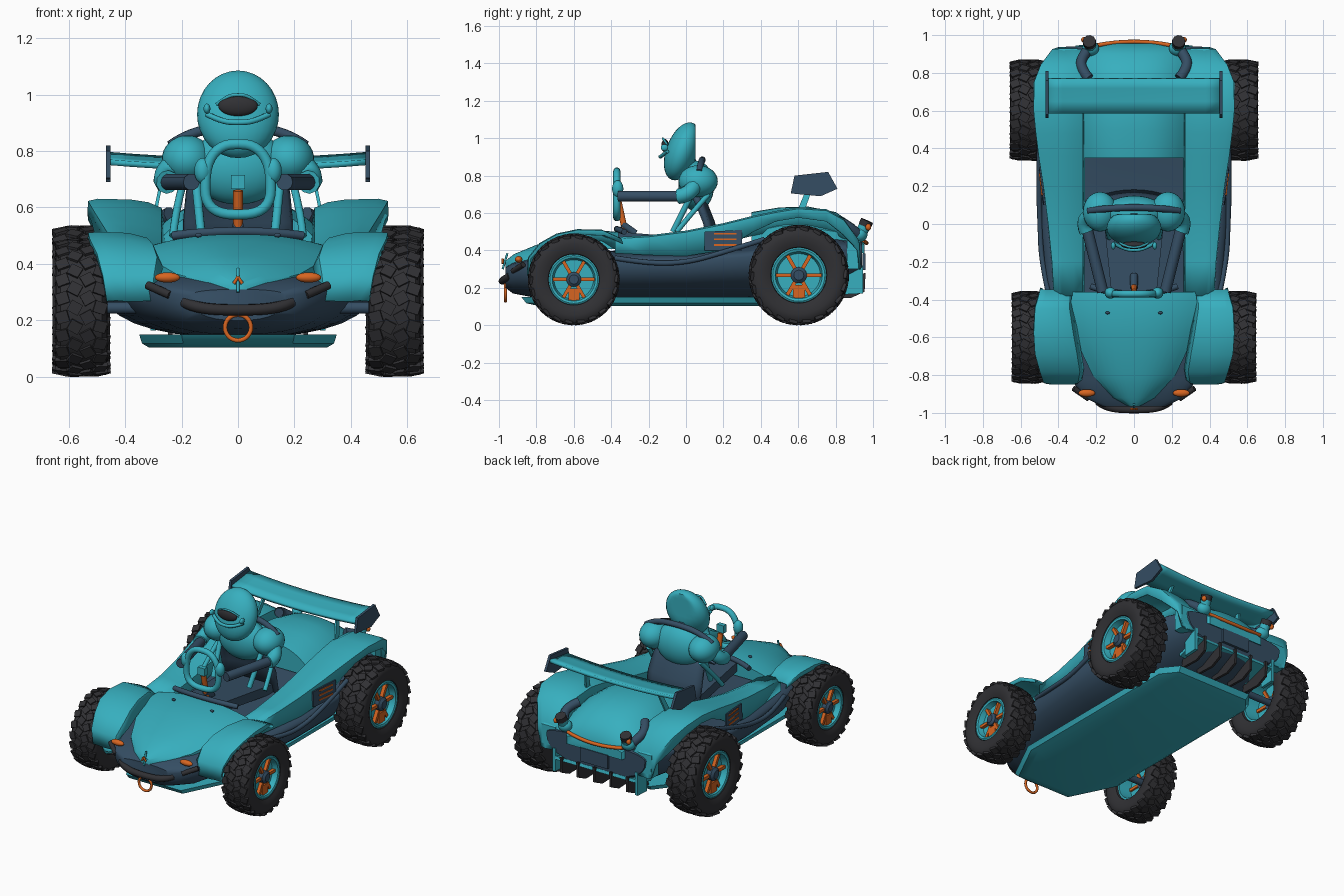
import bpy, bmesh, math
from mathutils import Matrix, Vector

if "Cube" in bpy.data.objects:
    bpy.data.objects.remove(bpy.data.objects["Cube"])

def material(name, rgb):
    m = bpy.data.materials.new(name)
    m.diffuse_color = (*rgb, 1)
    m.use_nodes = True
    m.node_tree.nodes["Principled BSDF"].inputs["Base Color"].default_value = m.diffuse_color
    return m

TEAL = material("teal", (0.038, 0.43, 0.52))
SLATE = material("slate blue", (0.035, 0.075, 0.125))
RUBBER = material("rubber black", (0.03, 0.03, 0.034))
ORANGE = material("orange", (0.68, 0.13, 0.015))

def link(name, me, mat):
    me.materials.clear()
    me.materials.append(mat)
    ob = bpy.data.objects.new(name, me)
    bpy.context.collection.objects.link(ob)
    return ob

def finish(name, bm, mat):
    bmesh.ops.recalc_face_normals(bm, faces=bm.faces)
    me = bpy.data.meshes.new(name)
    bm.to_mesh(me)
    bm.free()
    return link(name, me, mat)

def grid(name, rows, mat, closed=False, thick=0, loop=False):
    """Skin point rows; closed rows get end caps, or join end to end if looped."""
    bm = bmesh.new()
    vs = [[bm.verts.new(p) for p in r] for r in rows]
    n = len(rows[0])
    for a, b in zip(vs, vs[1:] + (vs[:1] if loop else [])):
        for i in range(n if closed else n - 1):
            j = (i + 1) % n
            bm.faces.new((a[i], a[j], b[j], b[i]))
    if closed and not loop:
        bm.faces.new(vs[0])
        bm.faces.new(vs[-1])
    ob = finish(name, bm, mat)
    if thick:
        s = ob.modifiers.new("shell", 'SOLIDIFY')
        s.thickness, s.offset = thick, 0
    return ob

def prism(name, outline, direction, mat):
    d = Vector(direction) / 2
    return grid(name, [[Vector(p) - d for p in outline], [Vector(p) + d for p in outline]], mat, True)

def ball(name, c, r, mat):
    bm = bmesh.new()
    bmesh.ops.create_uvsphere(bm, u_segments=28, v_segments=16, radius=1,
                              matrix=Matrix.Translation(c) @ Matrix.Diagonal((*r, 1)))
    return finish(name, bm, mat)

def box(name, c, size, mat, rot=Matrix()):
    bm = bmesh.new()
    bmesh.ops.create_cube(bm, size=1, matrix=Matrix.Translation(c) @ rot @ Matrix.Diagonal((*size, 1)))
    return finish(name, bm, mat)

def tube(name, pts, r, mat, cyclic=False):
    cu = bpy.data.curves.new(name, 'CURVE')
    cu.dimensions, cu.bevel_depth, cu.bevel_resolution, cu.use_fill_caps = '3D', r, 3, True
    sp = cu.splines.new('POLY' if cyclic or len(pts) == 2 else 'NURBS')
    sp.points.add(len(pts) - 1)
    for p, q in zip(sp.points, pts):
        p.co = (*q, 1)
    sp.use_cyclic_u, sp.use_endpoint_u, sp.order_u, sp.resolution_u = cyclic, True, 3, 5
    tmp = bpy.data.objects.new(name, cu)
    me = bpy.data.meshes.new_from_object(tmp)
    bpy.data.objects.remove(tmp)
    return link(name, me, mat)

def circle(n):
    return [(math.cos(i * math.tau / n), math.sin(i * math.tau / n)) for i in range(n)]

def power(v, e):
    return math.copysign(abs(v) ** e, v)

def lathe(name, profile, c, mat, seg=48, loop=False):
    """Spin an (x, radius) profile round a sideways axle."""
    grid(name, [[(c[0] + x, c[1] + r * a, c[2] + r * b) for a, b in circle(seg)] for x, r in profile],
         mat, True, loop=loop)

def wheel(name, s, y, R, w):
    c = Vector((s * 0.555, y, R))
    half = [(.6, .54), (.85, .56), (.97, .66), (1, .78), (.97, .88), (.8, .95), (.3, .965)]
    prof = half + [(-x, r) for x, r in reversed(half)]
    lathe(name + "_tyre", [(x * w, r * R) for x, r in prof], c, RUBBER, loop=True)
    # staggered tread blocks
    bm = bmesh.new()
    for i in range(22):
        for x, k, skew in ((-.72, 0, .3), (-.25, .5, -.5), (.25, 0, .5), (.72, .5, -.3)):
            side = abs(x) > .5
            m = Matrix.Translation(c) @ Matrix.Rotation((i + k) * math.tau / 22, 4, 'X')
            m = m @ Matrix.Translation((x * w, 0, R * (.945 if side else .965)))
            m = m @ Matrix.Rotation(.28 * x if side else 0, 4, 'Y') @ Matrix.Rotation(skew, 4, 'Z')
            bmesh.ops.create_cube(bm, size=1, matrix=m @ Matrix.Diagonal((w * .48, R * .17, R * .065, 1)))
    finish(name + "_tread", bm, RUBBER)
    # rim with recessed disc, spokes, brake block and hub
    rim = [(.25, .02), (.25, .48), (-.7, .5), (-.7, .55), (.82, .55), (.86, .52), (.82, .47), (.45, .43), (.45, .02)]
    lathe(name + "_rim", [(s * x * w, r * R) for x, r in rim], c, TEAL)
    for i in range(6):
        rot = Matrix.Rotation((i + .5) * math.tau / 6, 4, 'X')
        box(name + "_spoke", c + rot @ Vector((s * w * .4, 0, R * .29)), (w * .55, R * .075, R * .36), ORANGE, rot)
    box(name + "_brake", c + Vector((s * w * .4, 0, -R * .33)), (w * .6, R * .24, R * .26), ORANGE)
    lathe(name + "_hub", [(s * w * x, R * r) for x, r in ((.1, .16), (.75, .16), (.88, .1), (.88, .01))], c, SLATE, 24)
    tube(name + "_axle", [(s * .3, y, R), (s * .565, y, R)], .022, SLATE)

# lower hull: sections that narrow towards the floor
rows = []
for y, hw, z0, z1 in ((-.965, .17, .2, .31), (-.925, .25, .17, .335), (-.82, .34, .15, .36), (-.6, .41, .14, .39),
                      (-.35, .46, .14, .4), (0, .49, .14, .4), (.33, .5, .14, .43), (.5, .45, .15, .46),
                      (.8, .42, .18, .47), (.94, .36, .25, .45)):
    zc = z0 + .78 * (z1 - z0)
    rows.append([(hw * power(a, .82), y, zc + (z1 - zc if b > 0 else zc - z0) * power(b, .82)) for a, b in circle(32)])
grid("hull", rows, SLATE, True)

def crown(name, stations, e):
    """Closed domed panel; stations are (y, half width, edge z, top z)."""
    rows = []
    for y, hw, ze, zt in stations:
        top = [(hw * u / 8, y, ze + (zt - ze) * (1 - abs(u / 8) ** e)) for u in range(-8, 9)]
        rows.append(top + [(hw, y, ze - .05), (-hw, y, ze - .05)])
    grid(name, rows, TEAL, True)

crown("hood", ((-.965, .03, .32, .345), (-.92, .11, .335, .38), (-.8, .22, .365, .43), (-.6, .315, .42, .48),
               (-.45, .335, .455, .505), (-.36, .33, .46, .5)), 2.4)
crown("rear_deck", ((.35, .265, .5, .605), (.5, .28, .53, .63), (.65, .285, .525, .635), (.8, .275, .5, .605),
                    (.9, .25, .46, .54), (.955, .2, .43, .455)), 2.6)

# dished floor plate, rear diffuser and trim
plate = [(-.27, .76), (.27, .76), (.35, .66), (.35, -.58), (.2, -.88), (-.2, -.88), (-.35, -.58), (-.35, .66)]
grid("floor_plate", [[(x * k, y * k, z) for x, y in plate] for k, z in ((.9, .104), (.97, .118), (1, .15))], TEAL, True)
for i in range(5):
    x = -.24 + i * .12
    prism("diffuser_fin", [(x, .74, .15), (x, .88, .145), (x, .955, .18), (x, .96, .28), (x, .76, .24)],
          (.016, 0, 0), RUBBER)
box("diffuser_tray", (0, .86, .235), (.58, .18, .02), TEAL, Matrix.Rotation(.3, 4, 'X'))
box("rear_panel", (0, .952, .34), (.2, .016, .09), SLATE)
tube("rear_orange_strip", [(-.2, .945, .455), (-.1, .965, .44), (.1, .965, .44), (.2, .945, .455)], .011, ORANGE)

# nose details
tube("front_bumper", [(-.19, -.94, .265), (-.15, -.975, .243), (0, -.985, .235), (.15, -.975, .243), (.19, -.94, .265)],
     .02, RUBBER)
tube("tow_ring", [(.046 * a, -.965, .175 + .046 * b) for a, b in circle(28)], .008, ORANGE, True)
tube("nose_pin", [(0, -.98, .3), (0, -.955, .385)], .006, TEAL)
tube("windscreen_base", [(-.23, -.33, .5), (-.12, -.37, .515), (.12, -.37, .515), (.23, -.33, .5)], .016, SLATE)

# wing
rows = []
for u in range(-6, 7):
    x, z = u / 6 * .455, .745 + .02 * (u / 6) ** 2
    rows.append([(x, .585, z - .005), (x, .65, z + .003), (x, .72, z + .012), (x, .77, z + .022)])
grid("wing_blade", rows, TEAL, thick=.02)

for s in (-1, 1):
    side = "right" if s > 0 else "left"
    wheel(side + "_front_wheel", s, -.6, .245, .092)
    wheel(side + "_rear_wheel", s, .603, .268, .102)
    # front fender wrapping over the wheel
    rows = []
    for y, z, xi, xo in ((-.845, .27, .29, .46), (-.84, .36, .28, .475), (-.78, .435, .27, .495), (-.69, .485, .285, .52),
                         (-.58, .508, .305, .527), (-.45, .505, .325, .52), (-.35, .46, .33, .49)):
        k = min(1, max(0, (y + .85) / .1))
        rows.append([(s * xi, y + .02, z - .07 * k), (s * (xi + .02), y, z - .02 * k), (s * .39, y, z - .004),
                     (s * (xo - .03), y, z), (s * xo, y + .003, z - .002), (s * xo, y + .012, z - .025 * k)])
    grid(side + "_front_fender", rows, TEAL, thick=.012)
    # cockpit rail running back into the rear fender
    rows = []
    for y, z, xo, d in ((-.38, .465, .42, .08), (-.2, .475, .43, .1), (0, .5, .45, .13), (.2, .54, .475, .14),
                        (.36, .58, .5, .08), (.48, .605, .515, .05), (.6, .625, .527, .05), (.75, .615, .525, .06),
                        (.84, .565, .49, .08), (.92, .45, .43, .05), (.93, .3, .4, 0)):
        k = 1 if y < .915 else 0
        rows.append([(s * .265, y, z - .1 * k), (s * .275, y, z - .03 * k), (s * .32, y, z - .012 * k),
                     (s * .38, y, z - .003), (s * (xo - .03), y, z), (s * xo, y, z - .006 * k), (s * xo, y, z - d)])
    grid(side + "_rail_and_rear_fender", rows, TEAL, thick=.012)
    prism(side + "_fender_tail", [(s * .35, .86, .5), (s * .35, .93, .45), (s * .35, .935, .3), (s * .35, .86, .3)],
          (.1, 0, 0), TEAL)
    prism(side + "_diffuser_side", [(s * .3, .85, .32), (s * .3, .945, .32), (s * .3, .945, .17), (s * .3, .85, .165)],
          (.02, 0, 0), TEAL)
    # side pipe, side panel with orange bars
    tube(side + "_side_pipe", [(s * .45, -.38, .36), (s * .49, -.2, .33), (s * .497, 0, .335), (s * .505, .2, .39),
                               (s * .5, .42, .46)], .014, SLATE)
    prism(side + "_side_panel", [(s * .477, .1, .4), (s * .5, .3, .4), (s * .498, .3, .51), (s * .473, .1, .5)],
          (.009, 0, 0), SLATE)
    for z in (.425, .455, .485):
        prism(side + "_panel_bar", [(s * .486, .15, z), (s * .499, .27, z), (s * .499, .27, z + .009),
                                    (s * .486, .15, z + .009)], (.009, 0, 0), ORANGE)
    # front lamps and nose trim
    tube(side + "_nose_fin", [(0, -.98, .355), (s * .015, -.98, .33)], .006, ORANGE)
    ball(side + "_front_lamp", (s * .25, -.895, .352), (.045, .02, .018), ORANGE)
    tube(side + "_nose_stub", [(s * .24, -.925, .29), (s * .32, -.87, .325)], .015, RUBBER)
    ball(side + "_hood_pin", (s * .14, -.47, .502), (.012, .008, .008), SLATE)
    # tail pipes
    tube(side + "_tail_bracket", [(s * .24, .77, .575), (s * .28, .82, .555), (s * .28, .88, .52), (s * .23, .94, .47)],
         .028, SLATE)
    ball(side + "_tail_base", (s * .23, .93, .485), (.045, .04, .04), TEAL)
    tube(side + "_tail_pipe", [(s * .23, .93, .48), (s * .235, .96, .54)], .032, TEAL)
    tube(side + "_tail_tip", [(s * .235, .955, .53), (s * .237, .968, .56)], .035, RUBBER)
    ball(side + "_tail_lamp", (s * .265, .975, .525), (.015, .015, .018), ORANGE)
    # wing endplate and strut
    prism(side + "_endplate", [(s * .46, y, z) for y, z in ((.58, .8), (.76, .82), (.81, .73), (.72, .69), (.56, .705))],
          (.016, 0, 0), SLATE)
    prism(side + "_wing_strut", [(s * .29, .59, .6), (s * .29, .63, .6), (s * .26, .68, .745), (s * .26, .65, .745)],
          (.012, 0, 0), TEAL)
    # driver shoulders, arms, hands, harness
    ball(side + "_shoulder", (s * .18, .065, .77), (.09, .105, .085), TEAL)
    tube(side + "_upper_arm", [(s * .22, .05, .76), (s * .275, .03, .7), (s * .25, -.04, .69)], .042, TEAL)
    tube(side + "_forearm", [(s * .25, -.02, .69), (s * .165, -.36, .69)], .03, SLATE)
    ball(side + "_hand", (s * .125, -.365, .73), (.03, .03, .045), TEAL)
    tube(side + "_harness_tube", [(s * .13, -.07, .5), (s * .15, .03, .7)], .016, TEAL)
    tube(side + "_seat_tube", [(s * .23, -.05, .5), (s * .22, .03, .6), (s * .19, .12, .7)], .014, TEAL)
    ball(side + "_helmet_knob", (s * .11, -.115, .95), (.012, .02, .018), TEAL)

# seat back, cushion and collar
rows = []
for z, y, hw in ((.4, .17, .19), (.55, .14, .19), (.65, .1, .18), (.73, .06, .15)):
    rows.append([(hw * u / 4, y - .035 * (u / 4) ** 2, z) for u in range(-4, 5)])
grid("seat_back", rows, SLATE, thick=.03)
prism("seat_cushion", [(-.17, .12, .43), (.17, .12, .43), (.12, -.36, .47), (-.12, -.36, .47)], (0, 0, .06), SLATE)
tube("collar", [(-.24, .07, .82), (-.17, .08, .87), (0, .09, .89), (.17, .08, .87), (.24, .07, .82)], .018, SLATE)

# driver torso, neck and helmet
ball("torso", (0, .055, .745), (.17, .095, .135), TEAL)
tube("neck", [(0, .05, .8), (0, 0, .88)], .05, SLATE)
helmet = ball("helmet", (0, 0, 0), (1, 1, 1), TEAL)
for v in helmet.data.vertices:
    a, b, c = v.co
    v.co = (.145 * a, min(.052, -.02 + .04 * c + .09 * b), .93 + .155 * c)
ball("visor", (0, -.112, .96), (.07, .02, .036), RUBBER)
for name, pts, r in (("visor_brow", ((.075, .1, .965), (.04, .12, .995), (0, .125, 1.0)), .006),
                     ("chin_bar", ((.11, .1, .93), (.06, .13, .905), (0, .14, .9)), .01)):
    tube(name, [(-x, -y, z) for x, y, z in pts] + [(x, -y, z) for x, y, z in pts[1::-1]], r, TEAL)

# steering wheel, flatter at the bottom, and column
tube("steering_wheel", [((.115 - .015 * b) * power(a, .75), -.37, .7 + .125 * power(b, .75)) for a, b in circle(36)],
     .019, TEAL, True)
box("steering_boss", (0, -.37, .69), (.05, .03, .05), TEAL)
tube("steering_column", [(0, -.36, .66), (0, -.325, .5)], .017, ORANGE)
tube("column_mount", [(0, -.34, .54), (0, -.27, .49)], .02, SLATE)

# smooth surfaces with crisp edges
for ob in bpy.context.scene.objects:
    ob.select_set(True)
    bpy.context.view_layer.objects.active = ob
bpy.ops.object.shade_smooth_by_angle(angle=math.radians(38))
